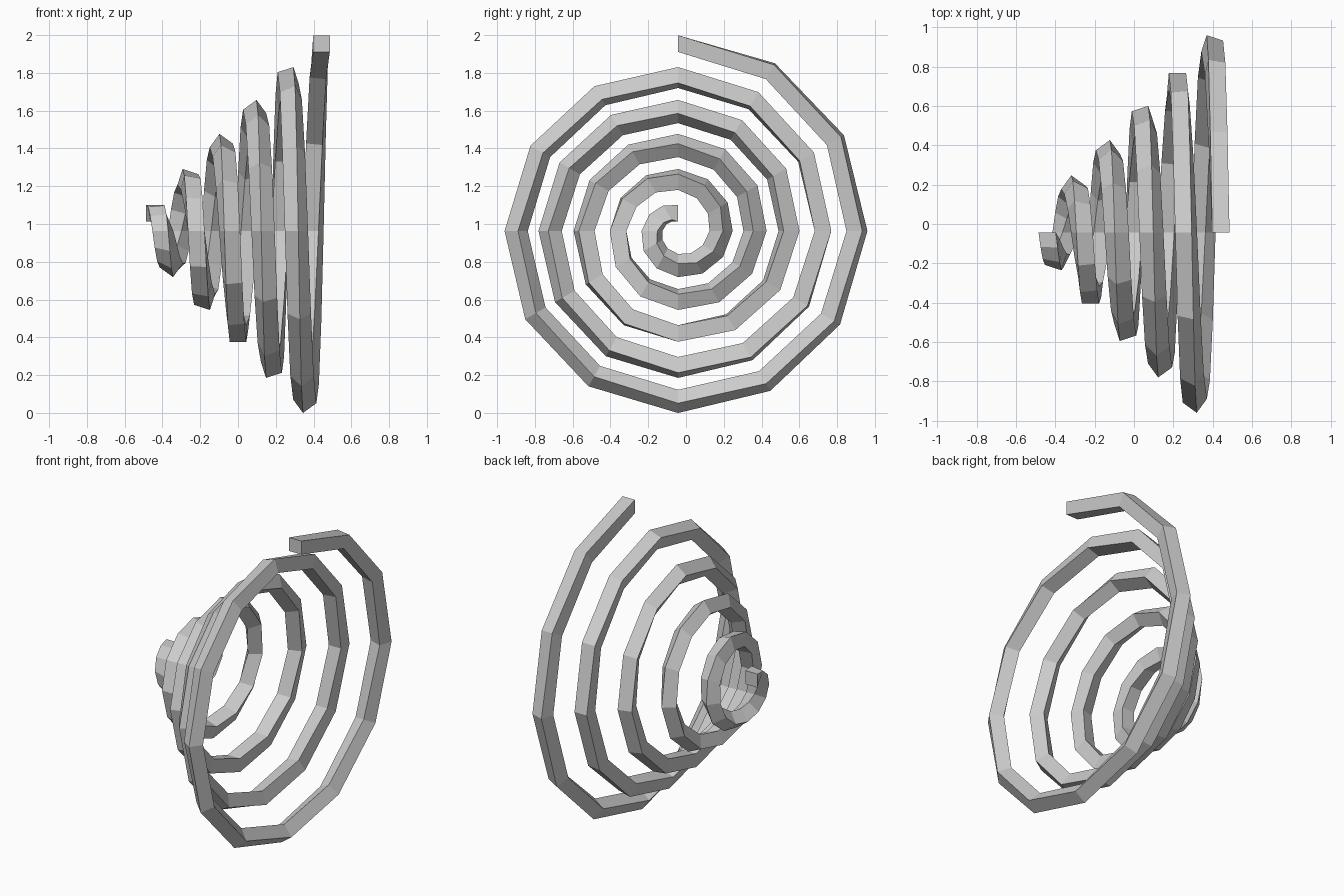
import bpy, bmesh
from math import sin, cos, pi, radians

if "Cube" in bpy.data.objects:
    bpy.data.objects.remove(bpy.data.objects["Cube"])

TURNS, STEPS = 5, 12            # coils, segments per coil
R0, R1 = 0.093, 0.992           # path radius at the small and wide end
X0, X1 = -0.442, 0.442          # path position along the axis
CORNER = 0.0622                 # half diagonal of the square bar
AXIS_Y, AXIS_Z = -0.042, 0.963

bm = bmesh.new()
rings = []
n = TURNS * STEPS
for i in range(n + 1):
    t = i / n
    a = 2 * pi * TURNS * t      # angle from the top, towards -y
    twist = 2 * pi * t          # the bar twists once along its length
    ring = []
    for c in range(4):
        b = radians(45 + 90 * c) + twist
        r = R0 + (R1 - R0) * t + CORNER * sin(b)
        x = X0 + (X1 - X0) * t + CORNER * cos(b)
        ring.append(bm.verts.new((x, AXIS_Y - r * sin(a), AXIS_Z + r * cos(a))))
    rings.append(ring)

# Bar sides
for p, q in zip(rings, rings[1:]):
    for c in range(4):
        d = (c + 1) % 4
        bm.faces.new((p[c], p[d], q[d], q[c]))
# End caps
bm.faces.new(rings[0])
bm.faces.new(rings[-1])
bmesh.ops.recalc_face_normals(bm, faces=bm.faces)

mesh = bpy.data.meshes.new("conical_spring")
bm.to_mesh(mesh)
bm.free()
bpy.context.collection.objects.link(bpy.data.objects.new("conical_spring", mesh))
